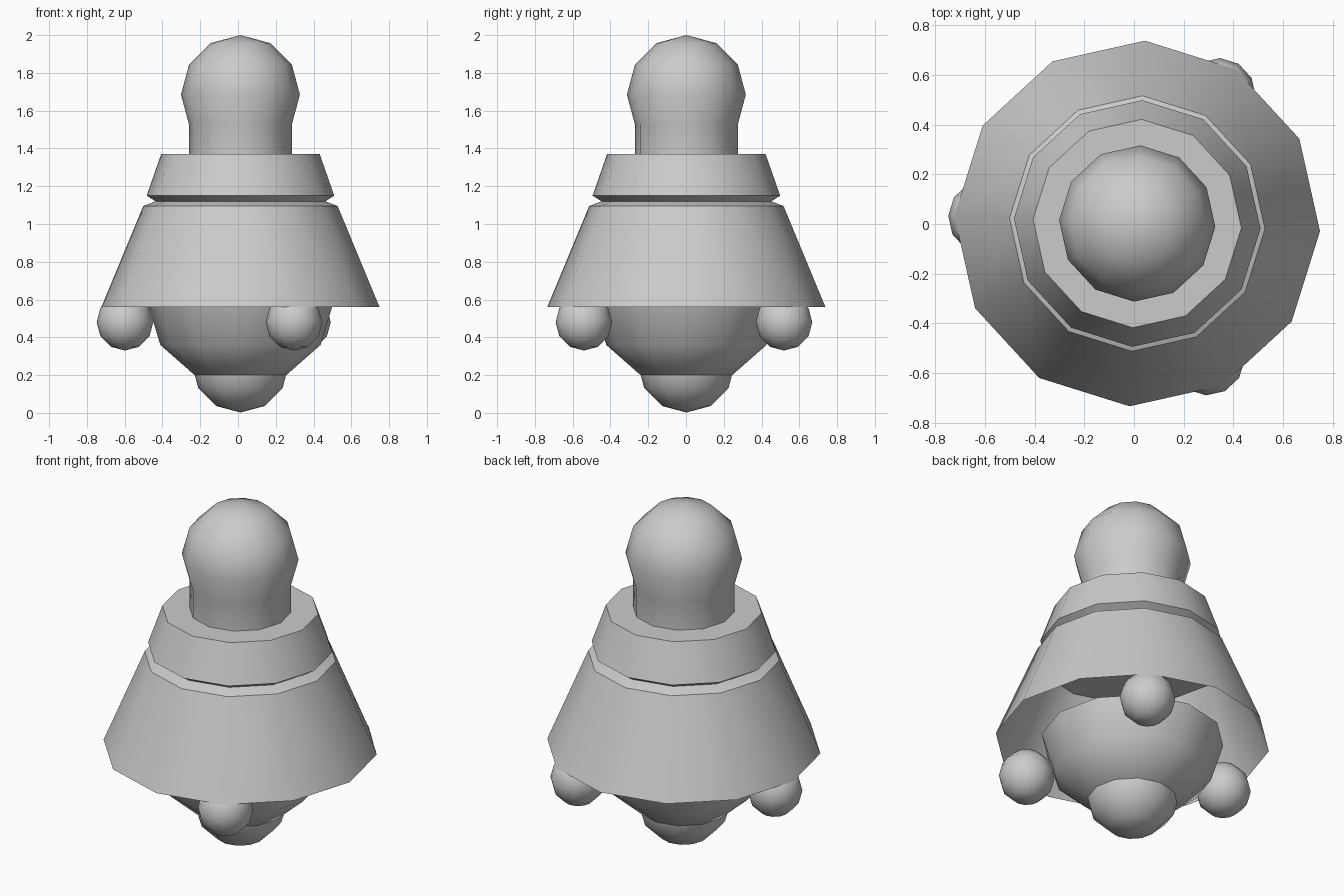
import bpy, bmesh, math
from math import sin, cos, radians

cube = bpy.data.objects.get("Cube")
if cube:
    bpy.data.objects.remove(cube, do_unlink=True)

SIDES = 12
TURN = radians(-2.4)
CENTRE = (0.013, 0.002)

grey = bpy.data.materials.new("plain_grey")
grey.use_nodes = True
COLOUR = (0.6, 0.6, 0.6, 1)
grey.diffuse_color = COLOUR
grey.node_tree.nodes["Principled BSDF"].inputs["Base Color"].default_value = COLOUR


def lathe(name, profile, location=(*CENTRE, 0), turn=TURN):
    """Spin (radius, height) points, listed top to bottom, around z."""
    bm = bmesh.new()
    rings = []
    for r, z in profile:
        if r < 1e-4:
            rings.append([bm.verts.new((0, 0, z))] * SIDES)
        else:
            angles = [turn + math.tau * i / SIDES for i in range(SIDES)]
            rings.append([bm.verts.new((r * cos(a), r * sin(a), z)) for a in angles])
    for upper, lower in zip(rings, rings[1:]):
        for i in range(SIDES):
            j = (i + 1) % SIDES
            corners = dict.fromkeys((upper[i], lower[i], lower[j], upper[j]))
            bm.faces.new(list(corners))
    mesh = bpy.data.meshes.new(name)
    bm.to_mesh(mesh)
    bm.free()
    mesh.materials.append(grey)
    obj = bpy.data.objects.new(name, mesh)
    obj.location = location
    bpy.context.collection.objects.link(obj)
    bpy.ops.object.select_all(action="DESELECT")
    obj.select_set(True)
    bpy.context.view_layer.objects.active = obj
    bpy.ops.object.shade_smooth_by_angle(angle=radians(40))
    return obj


def arc(radius, centre_z, start, end, squash=1.0):
    """Sphere profile in 30 degree steps of latitude, from start down to end."""
    return [(radius * cos(radians(a)), centre_z + squash * radius * sin(radians(a)))
            for a in range(start, end - 1, -30)]


# Rounded head running down into a straight neck
head = arc(0.315, 1.685, 90, -30)
lathe("head_and_neck", head + [(head[-1][0], 1.34)])

# Flared collar, with a groove and a closed underside
lathe("collar", [(0, 1.37), (0.42, 1.37), (0.497, 1.15), (0.45, 1.12),
                 (0.515, 1.095), (0, 1.095)])

# Open skirt
lathe("skirt", [(0.515, 1.095), (0.737, 0.56)])

# Slightly squashed half-round body and the rounded tip under it
lathe("body", [(0, 0.575)] + arc(0.49, 0.575, 0, -90, 0.88))
lathe("bottom_tip", arc(0.258, 0.26, 90, -90))

# Three balls evenly spaced under the skirt
for name, degrees in (("right_ball", 180), ("back_left_ball", 60), ("front_left_ball", -60)):
    a = TURN + radians(degrees)
    spot = (CENTRE[0] + 0.612 * cos(a), CENTRE[1] + 0.612 * sin(a), 0.48)
    lathe(name, arc(0.15, 0, 90, -90), spot, a)
